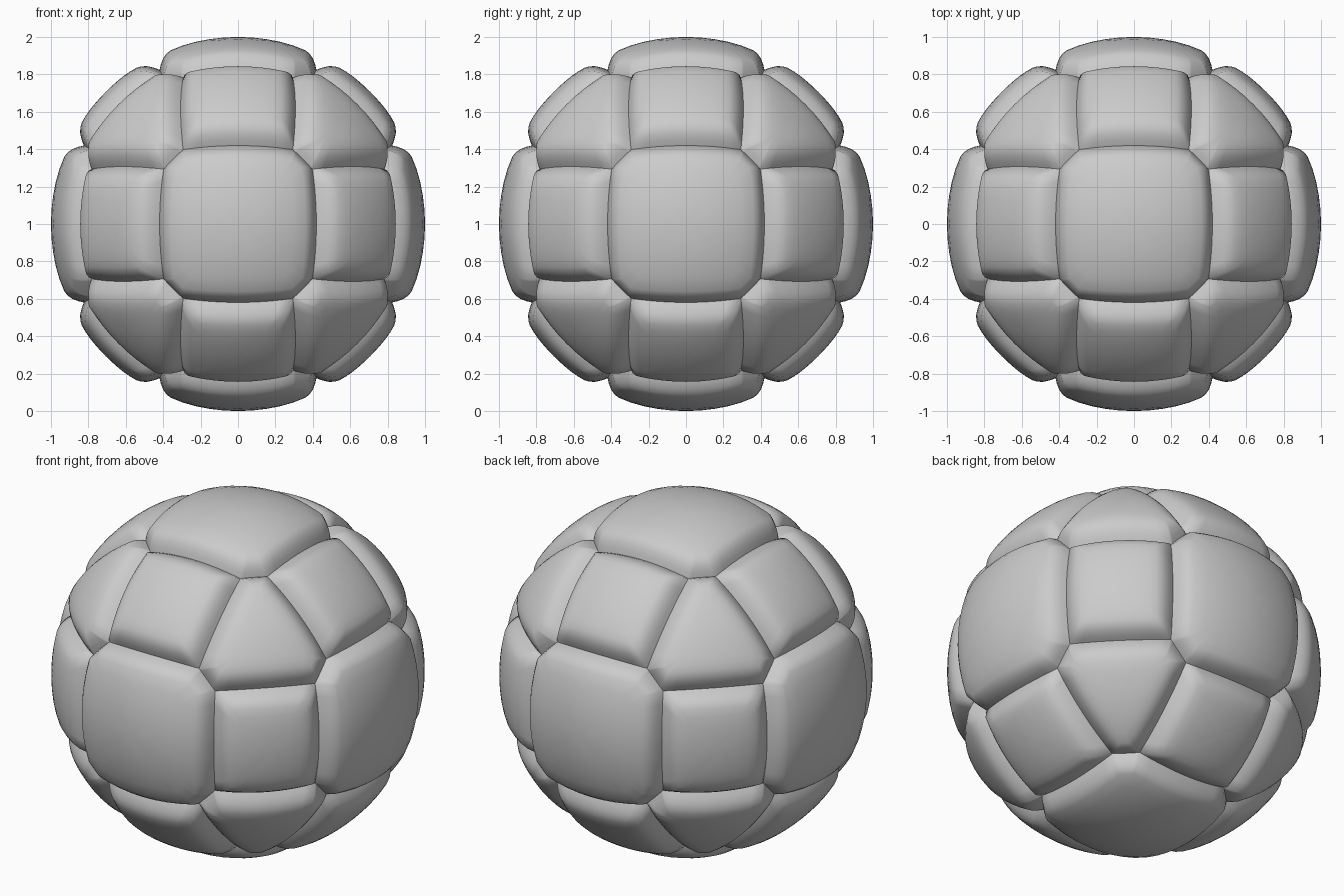
import bpy, math
from itertools import permutations, product
from mathutils import Vector

cube = bpy.data.objects.get("Cube")
if cube:
    bpy.data.objects.remove(cube, do_unlink=True)

mat = bpy.data.materials.new("light grey")
mat.use_nodes = True
GREY = (0.6, 0.6, 0.6, 1)
mat.diffuse_color = GREY
mat.node_tree.nodes["Principled BSDF"].inputs["Base Color"].default_value = GREY

# Seam junctions: all signed permutations of one point
CORNERS = [Vector([a * s for a, s in zip(p, signs)])
           for p in permutations((0.295, 0.40, 0.786))
           for signs in product((-1, 1), repeat=3)]
# Rounded rim of a cushion: inset from the seam, radius there
RIM = [(0, 0.925), (0.02, 0.948), (0.045, 0.972), (0.07, 0.988), (0.095, 0.996)]
INNER = [(0.8, 0.999), (0.6, 1), (0.4, 1), (0.2, 1)]
STEPS = 8


def outline(d):
    """Seam polygon of the panel facing d, in order around it."""
    best = max(c.dot(d) for c in CORNERS)
    poly = [c for c in CORNERS if c.dot(d) > best - 1e-4]
    mid = sum(poly, Vector()) / len(poly)
    u = (poly[0] - mid).normalized()
    v = d.cross(u)
    poly.sort(key=lambda c: math.atan2((c - mid).dot(v), (c - mid).dot(u)))
    return poly, mid


def inset(poly, w):
    out = []
    for i, c in enumerate(poly):
        a = (poly[i - 1] - c).normalized()
        b = (poly[(i + 1) % len(poly)] - c).normalized()
        out.append(c + (a + b) * w / a.cross(b).length)
    return out


def ring(poly, radius):
    pts = []
    for i, c in enumerate(poly):
        n = poly[(i + 1) % len(poly)]
        pts += [c.lerp(n, k / STEPS).normalized() * radius for k in range(STEPS)]
    return pts


def panel(name, d):
    poly, mid = outline(d)
    rings = [ring(inset(poly, w), r) for w, r in RIM]
    flat = inset(poly, RIM[-1][0])
    rings += [ring([mid.lerp(c, t) for c in flat], r) for t, r in INNER]
    n = len(rings[0])
    verts = [p for r in rings for p in r] + [d.copy()]
    faces = []
    for j in range(len(rings) - 1):
        for i in range(n):
            k = (i + 1) % n
            faces.append((j * n + i, j * n + k, (j + 1) * n + k, (j + 1) * n + i))
    base = (len(rings) - 1) * n
    faces += [(base + i, base + (i + 1) % n, len(verts) - 1) for i in range(n)]
    mesh = bpy.data.meshes.new(name)
    mesh.from_pydata([p + Vector((0, 0, 1)) for p in verts], [], faces)
    mesh.materials.append(mat)
    mesh.shade_smooth()
    bpy.context.collection.objects.link(bpy.data.objects.new(name, mesh))


# One cushion per face, edge and corner direction of a cube
KINDS = {1: "octagon_panel", 2: "square_panel", 3: "triangle_panel"}
for s in product((-1, 0, 1), repeat=3):
    count = sum(map(abs, s))
    if count:
        panel(KINDS[count], Vector(s).normalized())
